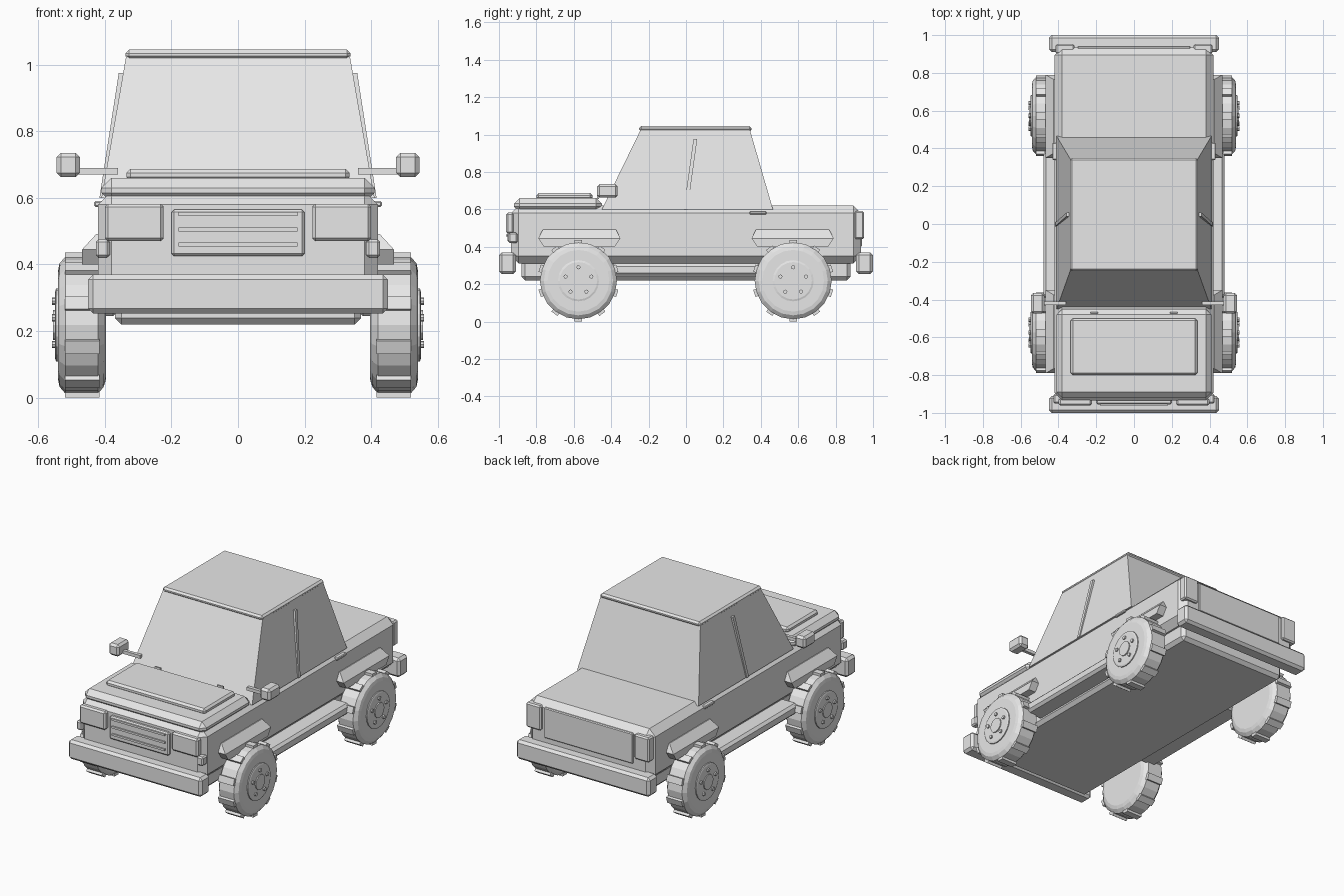
import bpy, bmesh, math
from mathutils import Matrix, Vector

if "Cube" in bpy.data.objects:
    bpy.data.objects.remove(bpy.data.objects["Cube"])

paint = bpy.data.materials.new("light_grey")
paint.diffuse_color = (0.8, 0.8, 0.8, 1)
paint.use_nodes = True
paint.node_tree.nodes["Principled BSDF"].inputs["Base Color"].default_value = paint.diffuse_color


def finish(name, bm, bevel=0.0):
    bmesh.ops.recalc_face_normals(bm, faces=bm.faces)
    if bevel:
        bmesh.ops.bevel(bm, geom=bm.edges[:], offset=bevel, segments=1,
                        affect='EDGES', clamp_overlap=True)
    me = bpy.data.meshes.new(name)
    bm.to_mesh(me)
    bm.free()
    me.materials.append(paint)
    ob = bpy.data.objects.new(name, me)
    bpy.context.collection.objects.link(ob)
    return ob


def add_frustum(bm, low, high, z0, z1):
    """Box between two rectangles (x0, x1, y0, y1) at heights z0 and z1."""
    rings = []
    for (x0, x1, y0, y1), z in ((low, z0), (high, z1)):
        rings.append([bm.verts.new(p) for p in
                      ((x0, y0, z), (x1, y0, z), (x1, y1, z), (x0, y1, z))])
    a, b = rings
    bm.faces.new(a[::-1])
    bm.faces.new(b)
    for i in range(4):
        j = (i + 1) % 4
        bm.faces.new((a[i], a[j], b[j], b[i]))


def frustum(name, low, high, z0, z1, bevel=0.0):
    bm = bmesh.new()
    add_frustum(bm, low, high, z0, z1)
    return finish(name, bm, bevel)


def box(name, x0, x1, y0, y1, z0, z1, bevel=0.0):
    return frustum(name, (x0, x1, y0, y1), (x0, x1, y0, y1), z0, z1, bevel)


def pair(name, x0, x1, *rest):
    """The same box on the right and the left side."""
    box(name + "_right", x0, x1, *rest)
    box(name + "_left", -x1, -x0, *rest)


# Chassis, body and hood
box("chassis", -0.37, 0.37, -0.88, 0.88, 0.22, 0.36, 0.02)
box("body", -0.42, 0.42, -0.935, 0.935, 0.31, 0.62, 0.04)
box("hood", -0.41, 0.41, -0.92, -0.45, 0.585, 0.66, 0.03)
box("hood_panel", -0.335, 0.335, -0.80, -0.50, 0.65, 0.687, 0.012)

# Cabin and roof
frustum("cabin", (-0.41, 0.41, -0.45, 0.465), (-0.335, 0.335, -0.24, 0.34), 0.60, 1.03)
box("roof", -0.338, 0.338, -0.25, 0.35, 1.015, 1.045, 0.011)

# Bumpers, grille and lamps
box("front_bumper", -0.45, 0.45, -1.0, -0.91, 0.253, 0.37, 0.015)
box("rear_bumper", -0.45, 0.45, 0.91, 1.0, 0.253, 0.37, 0.015)
box("grille", -0.2, 0.2, -0.955, -0.92, 0.425, 0.565, 0.008)
for z in (0.46, 0.505, 0.552):
    box("grille_slat", -0.178, 0.178, -0.963, -0.95, z - 0.006, z + 0.006)
pair("headlight", 0.223, 0.4, -0.962, -0.92, 0.47, 0.582, 0.01)
pair("corner_light", 0.385, 0.427, -0.95, -0.90, 0.42, 0.475, 0.008)
pair("tail_light", 0.315, 0.415, 0.90, 0.952, 0.44, 0.59, 0.008)
box("tailgate", -0.30, 0.30, 0.92, 0.942, 0.40, 0.585, 0.005)

# Side details
pair("sill", 0.36, 0.48, -0.40, 0.40, 0.245, 0.31, 0.015)
pair("door_handle", 0.40, 0.432, 0.34, 0.43, 0.573, 0.59, 0.004)
pair("mirror", 0.475, 0.545, -0.475, -0.365, 0.662, 0.735, 0.013)
pair("mirror_arm", 0.36, 0.48, -0.43, -0.41, 0.67, 0.69)
for s, side in ((1, "right"), (-1, "left")):
    # Sloping window pillar
    xs = sorted((s * 0.39, s * 0.416)), sorted((s * 0.335, s * 0.358))
    frustum("door_pillar_" + side, (*xs[0], -0.012, 0.008), (*xs[1], 0.04, 0.06), 0.6, 0.975)
    # Small wiper arm
    wx = sorted((s * 0.21 - 0.02, s * 0.21 + 0.02))
    box("wiper_" + side, *wx, -0.475, -0.465, 0.655, 0.675)
    # Fender flares, narrower towards the top
    for yc, end in ((-0.57, "front"), (0.57, "rear")):
        low = (*sorted((s * 0.38, s * 0.468)), yc - 0.22, yc + 0.22)
        high = (*sorted((s * 0.38, s * 0.425)), yc - 0.195, yc + 0.195)
        bm = bmesh.new()
        add_frustum(bm, low, high, 0.445, 0.492)
        add_frustum(bm, (low[0], low[1], yc - 0.19, yc + 0.19), low, 0.40, 0.445)
        finish(f"{end}_flare_{side}", bm)


def lathe(bm, profile, segs, phase=0.0, cy=0.0, cz=0.0):
    """Spin (x, radius) points about the x axis and cap both ends."""
    rings = []
    for x, r in profile:
        rings.append([bm.verts.new((x, cy + r * math.sin(phase + math.tau * i / segs),
                                    cz - r * math.cos(phase + math.tau * i / segs)))
                      for i in range(segs)])
    for a, b in zip(rings, rings[1:]):
        for i in range(segs):
            j = (i + 1) % segs
            bm.faces.new((a[i], a[j], b[j], b[i]))
    bm.faces.new(rings[0][::-1])
    bm.faces.new(rings[-1])


def wheel_part(name, side, yc, build):
    bm = bmesh.new()
    build(bm)
    if side < 0:
        bmesh.ops.scale(bm, vec=(-1, 1, 1), verts=bm.verts)
    bmesh.ops.translate(bm, vec=(0, yc, 0.218), verts=bm.verts)
    finish(name, bm)


def tyre(bm):
    lathe(bm, ((0.397, 0.165), (0.403, 0.185), (0.42, 0.206), (0.518, 0.206),
               (0.536, 0.185), (0.54, 0.165)), 20)


def lugs(bm):
    for i in range(10):
        rot = Matrix.Rotation(i * math.tau / 10, 4, 'X')
        m = rot @ Matrix.Translation(Vector((0.468, 0, -0.203))) @ Matrix.Diagonal((0.104, 0.04, 0.03, 1))
        bmesh.ops.create_cube(bm, size=1, matrix=m)


def rim(bm):
    lathe(bm, ((0.53, 0.11), (0.546, 0.11), (0.549, 0.1)), 20)
    lathe(bm, ((0.54, 0.045), (0.555, 0.045)), 12)
    for i in range(5):
        a = math.tau * i / 5
        lathe(bm, ((0.54, 0.011), (0.558, 0.011)), 8, 0, 0.072 * math.sin(a), 0.072 * math.cos(a))


# Four wheels
for s, side in ((1, "right"), (-1, "left")):
    for yc, end in ((-0.575, "front"), (0.573, "rear")):
        for part, build in (("tyre", tyre), ("tread", lugs), ("rim", rim)):
            wheel_part(f"{end}_{part}_{side}", s, yc, build)
